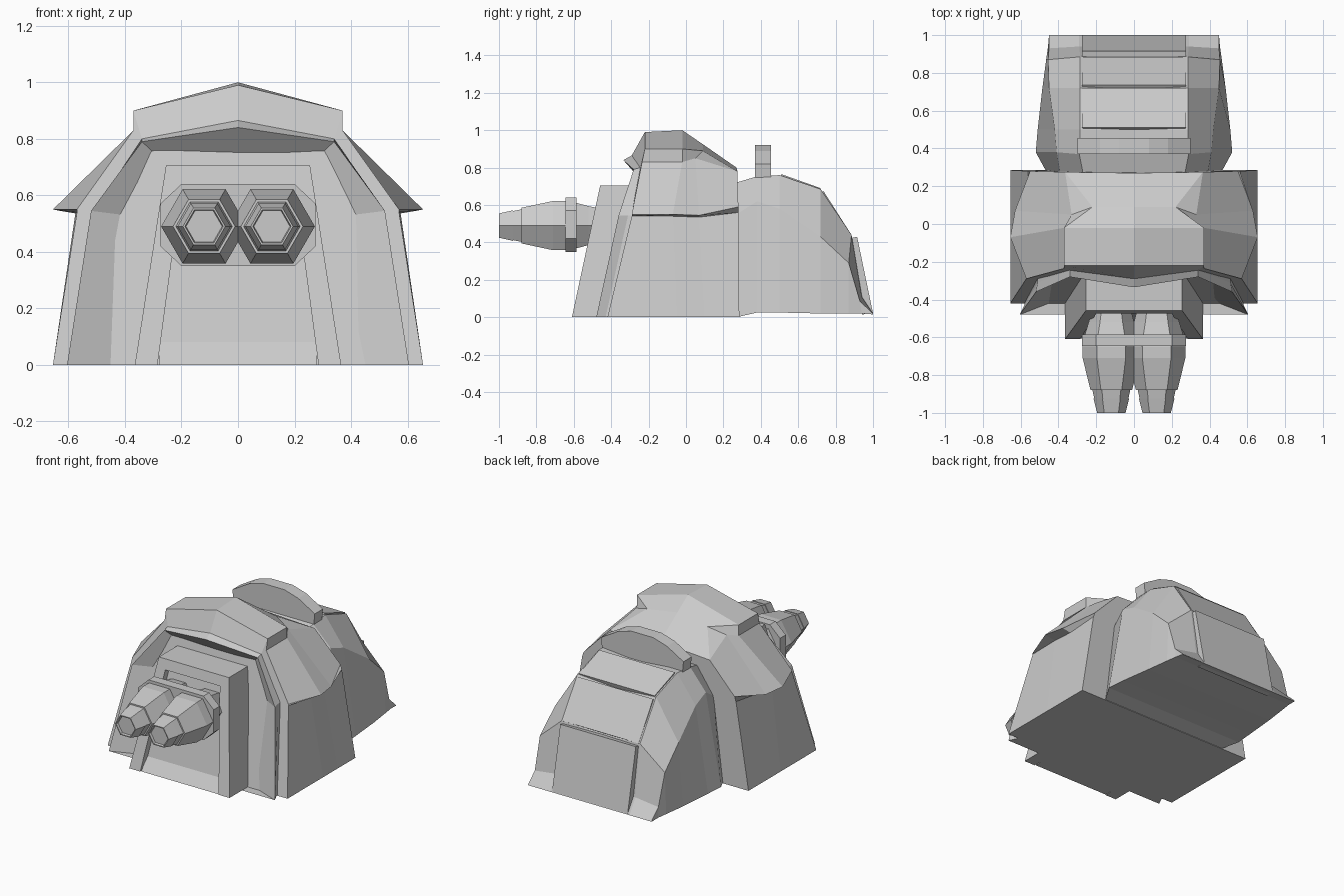
import bpy, bmesh
from math import sin, cos, pi

if "Cube" in bpy.data.objects:
    bpy.data.objects.remove(bpy.data.objects["Cube"])


def make(name, verts, faces):
    """Flat-shaded mesh object with merged doubles and outward normals."""
    me = bpy.data.meshes.new(name)
    me.from_pydata(verts, [], faces)
    bm = bmesh.new()
    bm.from_mesh(me)
    bmesh.ops.remove_doubles(bm, verts=bm.verts, dist=0.0005)
    bmesh.ops.recalc_face_normals(bm, faces=bm.faces)
    bm.to_mesh(me)
    bm.free()
    ob = bpy.data.objects.new(name, me)
    bpy.context.collection.objects.link(ob)
    return ob


def loft(name, rings):
    """Skin closed rings of equal length and cap both ends."""
    n = len(rings[0])
    verts = [p for r in rings for p in r]
    faces = [(k * n + i, k * n + (i + 1) % n, (k + 1) * n + (i + 1) % n, (k + 1) * n + i)
             for k in range(len(rings) - 1) for i in range(n)]
    faces += [tuple(range(n)), tuple(range(len(verts) - n, len(verts)))]
    return make(name, verts, faces)


def mirrored(half):
    """Half section ending at the centre line -> full symmetric ring."""
    return half + [(-x, y, z) for x, y, z in reversed(half) if x > 0]


def extrude_x(name, profile, w):
    return loft(name, [[(-w, y, z) for y, z in profile], [(w, y, z) for y, z in profile]])


def extrude_y(name, profile, y0, y1):
    return loft(name, [[(x, y, z) for x, z in profile] for y in (y0, y1)])


# Front arch of the armour: base, side fold, shoulder, crown
arch = [
    [(.40, -.40, 0), (.40, -.28, .53), (.255, -.22, .71), (0, -.22, .71)],
    [(.605, -.48, 0), (.52, -.36, .545), (.34, -.28, .79), (0, -.335, .84)],
    [(.58, -.43, 0), (.51, -.31, .545), (.34, -.245, .80), (0, -.29, .865)],
    [(.58, -.35, 0), (.51, -.20, .545), (.34, -.18, .80), (0, -.18, .865)],
]
loft("front_arch", [mirrored(s) for s in arch])

# Main shell: base, wall top, overhanging eave, shoulder, roof edge, roof centre
shell = [
    [(.655, -.42, 0), (.57, -.29, .54), (.57, -.29, .55), (.37, -.235, .83),
     (.37, -.22, .90), (0, -.22, .99)],
    [(.655, -.05, 0), (.575, -.07, .54), (.655, -.07, .55), (.37, -.02, .83),
     (.37, -.02, .90), (0, -.02, 1)],
    [(.655, .10, 0), (.57, .07, .535), (.63, .07, .545), (.33, .05, .85),
     (.22, .09, .89), (0, .09, .925)],
    [(.655, .285, 0), (.56, .28, .56), (.55, .28, .59), (.365, .275, .78),
     (.365, .275, .78), (0, .27, .80)],
]
loft("main_shell", [mirrored(s) for s in shell])
# Pointed brow joining the roof to the arch
loft("brow", [mirrored([(.34, -.245, .80), (.37, -.22, .90), (0, -.22, .99)][:1] + [(0, -.29, .865)]),
              mirrored([(.37, -.22, .90), (0, -.22, .99)]),
              mirrored([(.36, -.19, .80), (0, -.19, .86)])])

# Rear hull: base, shoulder, rail, centre
rear = [
    [(.46, .27, 0), (.39, .27, .55), (.27, .27, .72), (0, .27, .72)],
    [(.52, .38, .025), (.41, .38, .62), (.29, .37, .75), (0, .37, .75)],
    [(.51, .50, .025), (.42, .50, .58), (.285, .50, .76), (0, .50, .735)],
    [(.485, .72, .02), (.45, .72, .43), (.285, .72, .685), (0, .71, .66)],
    [(.465, .87, .02), (.455, .87, .29), (.285, .885, .44), (0, .87, .42)],
    [(.455, .94, .02), (.45, .93, .085), (.29, .94, .11), (0, .95, .11)],
    [(.45, 1, .015), (.45, 1, .02), (.29, 1, .02), (0, .99, .02)],
]
loft("rear_hull", [mirrored(s) for s in rear])

# Overlapping slats down the back
slats = [((.51, .765), (.72, .69)), ((.735, .675), (.885, .44)), ((.915, .43), (1, .02))]
for i, ((y0, z0), (y1, z1)) in enumerate(slats):
    d = ((y1 - y0) ** 2 + (z1 - z0) ** 2) ** .5
    ny, nz = (z1 - z0) / d * .06, -(y1 - y0) / d * .06
    extrude_x(f"rear_slat_{i + 1}",
              [(y0, z0), (y1, z1), (y1 + ny, max(z1 + nz, .015)), (y0 + ny, z0 + nz)], .275)

# Arched crest above the slats
extrude_y("rear_crest", [(.29, .72), (.30, .82), (.18, .89), (.08, .92),
                         (-.08, .92), (-.18, .89), (-.30, .82), (-.29, .72)], .37, .455)


def front_y(z):
    return -.61 + .15 * z / .70


def front_slab(name, levels, depth=0.0, back=-.21):
    """Block leaning with the front plane; levels are (z, x0, x1)."""
    return loft(name, [[(a, front_y(z) + depth, z), (b, front_y(z) + depth, z),
                        (b, back, z), (a, back, z)] for z, a, b in levels])


# Front gun housing: recessed panel, two pillars, header and sill
front_slab("front_panel", [(0, -.30, .30), (.68, -.22, .22)], .045)
for side, s in (("left", -1), ("right", 1)):
    front_slab(f"front_pillar_{side}", [(0, s * .285, s * .365), (.705, s * .19, s * .255)])
front_slab("front_header", [(.64, -.20, .20), (.705, -.20, .20)])
extrude_x("front_sill", [(-.605, 0), (front_y(.08) + .045, .08), (-.5, 0)], .28)

# Bracket holding both guns
extrude_y("gun_bracket", [(.275, .42), (.275, .57), (.20, .64), (-.20, .64),
                          (-.275, .57), (-.275, .42), (-.20, .35), (.20, .35)], -.645, -.585)

# Twin six-sided guns with recessed muzzles: (y, radius)
barrel = [(-.44, .10), (-.52, .12), (-.585, .14), (-.65, .152), (-.71, .152), (-.88, .11),
          (-.88, .10), (-.925, .09), (-.925, .094), (-1, .075), (-1, .068), (-.985, .064)]
for side, cx in (("left", -.12), ("right", .12)):
    loft(f"gun_{side}", [[(cx + r * cos(k * pi / 3), y, .49 + r * sin(k * pi / 3))
                          for k in range(6)] for y, r in barrel])
